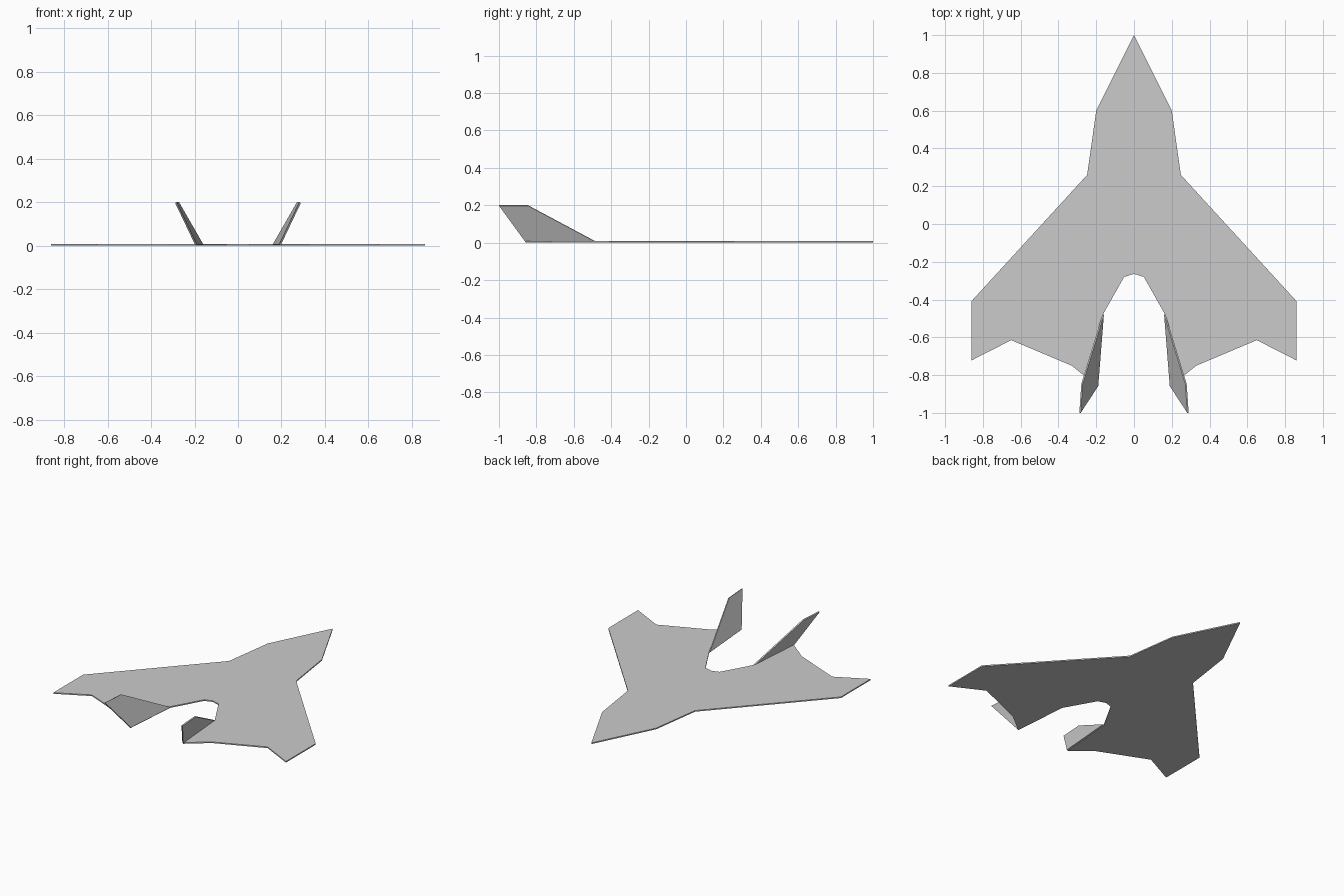
import bpy, bmesh
from mathutils import Vector

if "Cube" in bpy.data.objects:
    bpy.data.objects.remove(bpy.data.objects["Cube"])

T = 0.008  # sheet thickness

grey = bpy.data.materials.new("sheet grey")
grey.diffuse_color = (0.6, 0.6, 0.6, 1)
grey.use_nodes = True
grey.node_tree.nodes["Principled BSDF"].inputs["Base Color"].default_value = grey.diffuse_color


def sheet(name, points, offset):
    """Flat outline thickened along its normal; offset shifts it to either side."""
    bm = bmesh.new()
    bottom = bm.faces.new([bm.verts.new(p) for p in points])
    bottom.normal_update()
    n = bottom.normal.copy()
    top = bmesh.ops.extrude_face_region(bm, geom=[bottom], use_keep_orig=True)["geom"]
    bmesh.ops.translate(bm, vec=n * T, verts=[g for g in top if isinstance(g, bmesh.types.BMVert)])
    bmesh.ops.translate(bm, vec=n * offset, verts=bm.verts)
    bmesh.ops.recalc_face_normals(bm, faces=bm.faces)
    me = bpy.data.meshes.new(name)
    bm.to_mesh(me)
    bm.free()
    me.materials.append(grey)
    ob = bpy.data.objects.new(name, me)
    bpy.context.collection.objects.link(ob)
    return ob


# Body and wings: half outline from nose to rear notch, mirrored
half = [(0.2, 0.6), (0.248, 0.26), (0.86, -0.408), (0.86, -0.722),
        (0.65, -0.615), (0.33, -0.75), (0.195, -0.858), (0.165, -0.48), (0.052, -0.28)]
outline = [(0, 1)] + half + [(0, -0.264)] + [(-x, y) for x, y in reversed(half)]
sheet("body_and_wings", [(x, y, 0) for x, y in reversed(outline)], 0)

# Tail fins folded up and outward from the notch edges
fin = [(0.163, -0.48, T / 2), (0.193, -0.858, T / 2), (0.286, -1.0, 0.199), (0.275, -0.845, 0.199)]
for name, s in (("right_tail_fin", 1), ("left_tail_fin", -1)):
    sheet(name, [(s * x, y, z) for x, y, z in fin], -T / 2)
